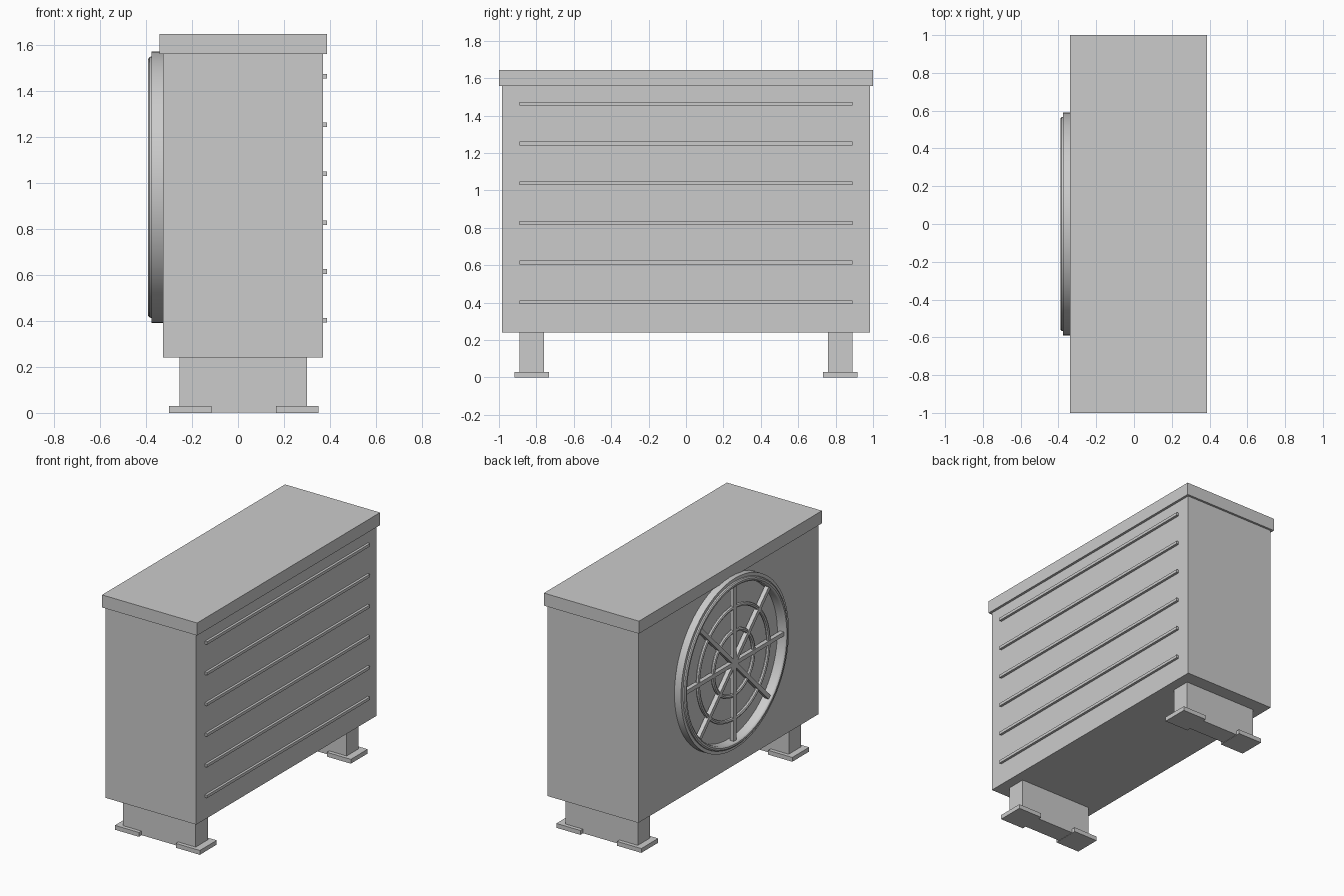
import bpy, bmesh, math
from mathutils import Matrix, Vector

cube = bpy.data.objects.get("Cube")
if cube:
    bpy.data.objects.remove(cube, do_unlink=True)

grey = bpy.data.materials.new("light_grey_metal")
grey.use_nodes = True
grey.diffuse_color = (0.6, 0.6, 0.6, 1)
grey.node_tree.nodes["Principled BSDF"].inputs["Base Color"].default_value = (0.6, 0.6, 0.6, 1)

FAN_Z = 0.98


def finish(name, bm, smooth=False):
    bmesh.ops.recalc_face_normals(bm, faces=bm.faces)
    mesh = bpy.data.meshes.new(name)
    bm.to_mesh(mesh)
    bm.free()
    mesh.materials.append(grey)
    obj = bpy.data.objects.new(name, mesh)
    bpy.context.collection.objects.link(obj)
    if smooth:
        bpy.ops.object.select_all(action='DESELECT')
        obj.select_set(True)
        bpy.context.view_layer.objects.active = obj
        bpy.ops.object.shade_smooth_by_angle(angle=math.radians(35))
    return obj


def box(name, x, y, z, turn=None):
    """Box from (min, max) ranges, optionally transformed by a matrix."""
    size = Vector((x[1] - x[0], y[1] - y[0], z[1] - z[0]))
    mid = Vector((sum(x), sum(y), sum(z))) / 2
    bm = bmesh.new()
    bmesh.ops.create_cube(bm, size=1, matrix=Matrix.Translation(mid) @ Matrix.Diagonal(size).to_4x4())
    if turn:
        bm.transform(turn)
    return finish(name, bm)


def lathe(name, profile, steps=64):
    """Closed (radius, x) profile spun about the fan axis."""
    bm = bmesh.new()
    rings = []
    for i in range(steps):
        a = math.tau * i / steps
        rings.append([bm.verts.new((x, r * math.sin(a), FAN_Z + r * math.cos(a))) for r, x in profile])
    n = len(profile)
    for i in range(steps):
        p, q = rings[i], rings[(i + 1) % steps]
        for j in range(n):
            k = (j + 1) % n
            bm.faces.new((p[j], p[k], q[k], q[j]))
    return finish(name, bm, smooth=True)


# Casing and lid
box("casing", (-0.325, 0.37), (-0.985, 0.985), (0.24, 1.56))
box("lid", (-0.34, 0.387), (-1, 1), (1.558, 1.645))

# Horizontal ribs on the flat side
for i in range(6):
    z = 0.402 + 0.2122 * i
    box(f"rib_{i + 1}", (0.365, 0.387), (-0.89, 0.89), (z - 0.01, z + 0.01))

# Legs with foot pads
for side, s in (("left", 1), ("right", -1)):
    mid = 0.825 * s
    box(f"leg_{side}", (-0.255, 0.30), (mid - 0.066, mid + 0.066), (0.002, 0.24))
    for end, x in (("fan", -0.208), ("rib", 0.258)):
        box(f"foot_{side}_{end}", (x - 0.092, x + 0.092), (mid - 0.092, mid + 0.092), (0, 0.03))

# Fan surround with its raised lip
lathe("fan_surround", [(0.59, -0.32), (0.59, -0.375), (0.568, -0.375), (0.566, -0.384),
                       (0.558, -0.39), (0.546, -0.39), (0.538, -0.384), (0.535, -0.375),
                       (0.535, -0.32)])

# Guard rings
for name, radius in (("guard_ring_inner", 0.22), ("guard_ring_outer", 0.385)):
    lathe(name, [(radius + 0.014 * math.cos(math.tau * k / 8),
                  -0.36 + 0.014 * math.sin(math.tau * k / 8)) for k in range(8)])

# Guard spokes
for i in range(4):
    turn = Matrix.Translation((0, 0, FAN_Z)) @ Matrix.Rotation(i * math.pi / 4, 4, 'X')
    box(f"guard_spoke_{i + 1}", (-0.375, -0.345), (-0.014, 0.014), (-0.545, 0.545), turn)
